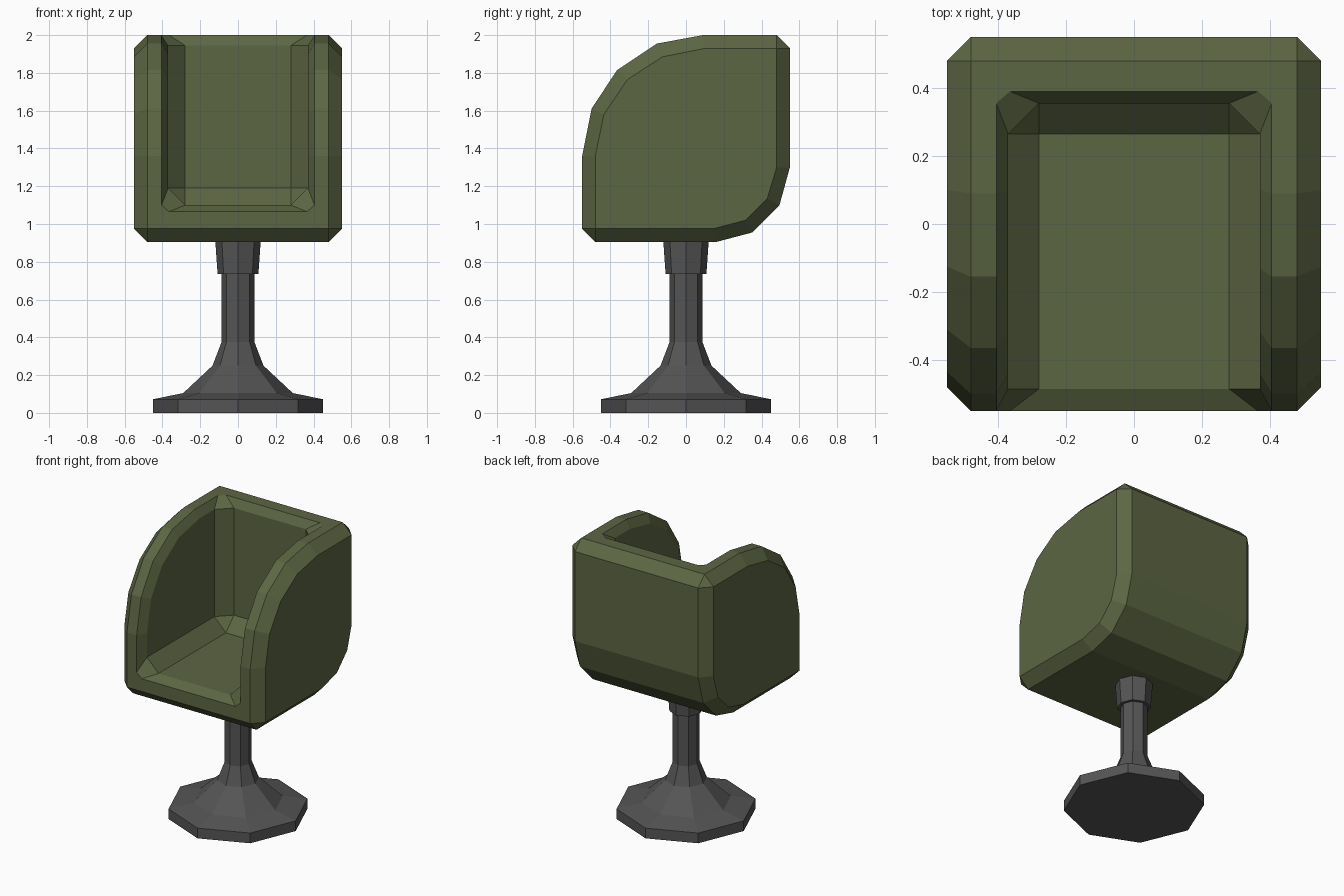
import bpy, bmesh, math
from mathutils import Matrix

if "Cube" in bpy.data.objects:
    bpy.data.objects.remove(bpy.data.objects["Cube"])


def material(name, rgb):
    m = bpy.data.materials.new(name)
    m.diffuse_color = (*rgb, 1)
    m.use_nodes = True
    m.node_tree.nodes["Principled BSDF"].inputs["Base Color"].default_value = m.diffuse_color
    return m


def finish(bm, name, mat):
    bmesh.ops.recalc_face_normals(bm, faces=bm.faces)
    me = bpy.data.meshes.new(name)
    bm.to_mesh(me)
    bm.free()
    ob = bpy.data.objects.new(name, me)
    me.materials.append(mat)
    bpy.context.collection.objects.link(ob)
    return ob


class Shell:
    """Adds faces by coordinates, sharing vertices and skipping repeats."""
    def __init__(self):
        self.bm, self.cache = bmesh.new(), {}

    def face(self, *pts):
        vs = []
        for p in pts:
            k = tuple(round(c, 4) for c in p)
            if k not in self.cache:
                self.cache[k] = self.bm.verts.new(k)
            if self.cache[k] not in vs:
                vs.append(self.cache[k])
        if len(vs) > 2:
            self.bm.faces.new(vs)

    def bridge(self, a, b):
        for i in range(len(a) - 1):
            self.face(a[i], a[i + 1], b[i + 1], b[i])


def at(x, prof):
    return [(x, y, z) for y, z in prof]


green = material("upholstery_green", (0.107, 0.133, 0.055))
dark = material("dark_grey", (0.09, 0.09, 0.09))

# Side profiles (y, z): front-top curve and lower rear curve
arm = [(-.55, 1.36), (-.50, 1.61), (-.365, 1.815), (-.155, 1.955), (.09, 2.0)]
arm_side = [(-.48, 1.36), (-.435, 1.58), (-.31, 1.765), (-.125, 1.885), (.10, 1.93)]
arm_in = [(-.485, 1.36), (-.44, 1.585), (-.318, 1.772), (-.13, 1.898), (.10, 1.945)]
rear = [(.55, 1.30), (.495, 1.10), (.35, .955), (.16, .905)]
rear_side = [(.48, 1.30), (.43, 1.135), (.315, 1.02), (.145, .975)]

s = Shell()

# Outer side panel with its chamfered border
outer = [(-.55, .975)] + arm + [(.48, 2.0), (.55, 1.93)] + rear + [(-.48, .905), (-.55, .975)]
side = [(-.48, .975)] + arm_side + [(.48, 1.93)] * 2 + rear_side + [(-.48, .975)] * 2
s.bridge(at(.48, outer), at(.55, side))
s.face(*at(.55, side))

# Back, underside and their chamfers
s.bridge(at(.48, outer[6:]), at(0, outer[6:]))

# Front face, arm rim and top face around the opening
rim = ([(0, -.55, 1.065), (.365, -.55, 1.065), (.405, -.55, 1.10)] + at(.405, arm)
       + [(.405, .355, 2.0), (.365, .39, 2.0), (0, .39, 2.0)])
s.face((0, -.55, .975), *at(.48, outer[:2]), *reversed(rim[:4]))
s.bridge(at(.48, arm), at(.405, arm))
s.face(*at(.48, outer[5:7]), (0, .48, 2.0), *reversed(rim[7:]))

# Chamfer from the rim down into the cavity
inner = ([(0, -.485, 1.10), (.28, -.485, 1.10), (.37, -.485, 1.19)] + at(.37, arm_in)
         + [(.37, .265, 1.945), (.28, .355, 1.945), (0, .355, 1.945)])
s.bridge(rim, inner)

# Cavity: inner arm wall, seat, backrest and the chamfers between them
seat_c, wall_c, back_c = (.28, .265, 1.10), (.37, .265, 1.19), (.28, .355, 1.19)
seat_m, back_m = (0, .265, 1.10), (0, .355, 1.19)
s.face(*inner[2:9], wall_c)
s.face(inner[1], inner[2], wall_c, seat_c)
s.face(wall_c, inner[8], inner[9], back_c)
s.face(inner[0], inner[1], seat_c, seat_m)
s.face(seat_m, seat_c, back_c, back_m)
s.face(seat_c, wall_c, back_c)
s.face(back_m, back_c, inner[9], inner[10])

# Mirror to the other half
bm = s.bm
bmesh.ops.mirror(bm, geom=bm.verts[:] + bm.edges[:] + bm.faces[:],
                 matrix=Matrix.Identity(4), merge_dist=0.001, axis='X')
finish(bm, "chair_shell", green)


# Eight-sided turned parts: pedestal and collar under the seat
def turned(name, prof, mat, n=8):
    bm = bmesh.new()
    rings = [[bm.verts.new((r * math.cos(2 * math.pi * i / n), r * math.sin(2 * math.pi * i / n), z))
              for i in range(n)] for r, z in prof]
    for a, b in zip(rings, rings[1:]):
        for i in range(n):
            j = (i + 1) % n
            bm.faces.new((a[i], a[j], b[j], b[i]))
    bm.faces.new(rings[0])
    bm.faces.new(rings[-1])
    return finish(bm, name, mat)


turned("pedestal", [(.45, 0), (.45, .072), (.29, .105), (.135, .25), (.087, .375), (.087, .74)], dark)
turned("collar", [(.108, .735), (.12, .906)], dark)
